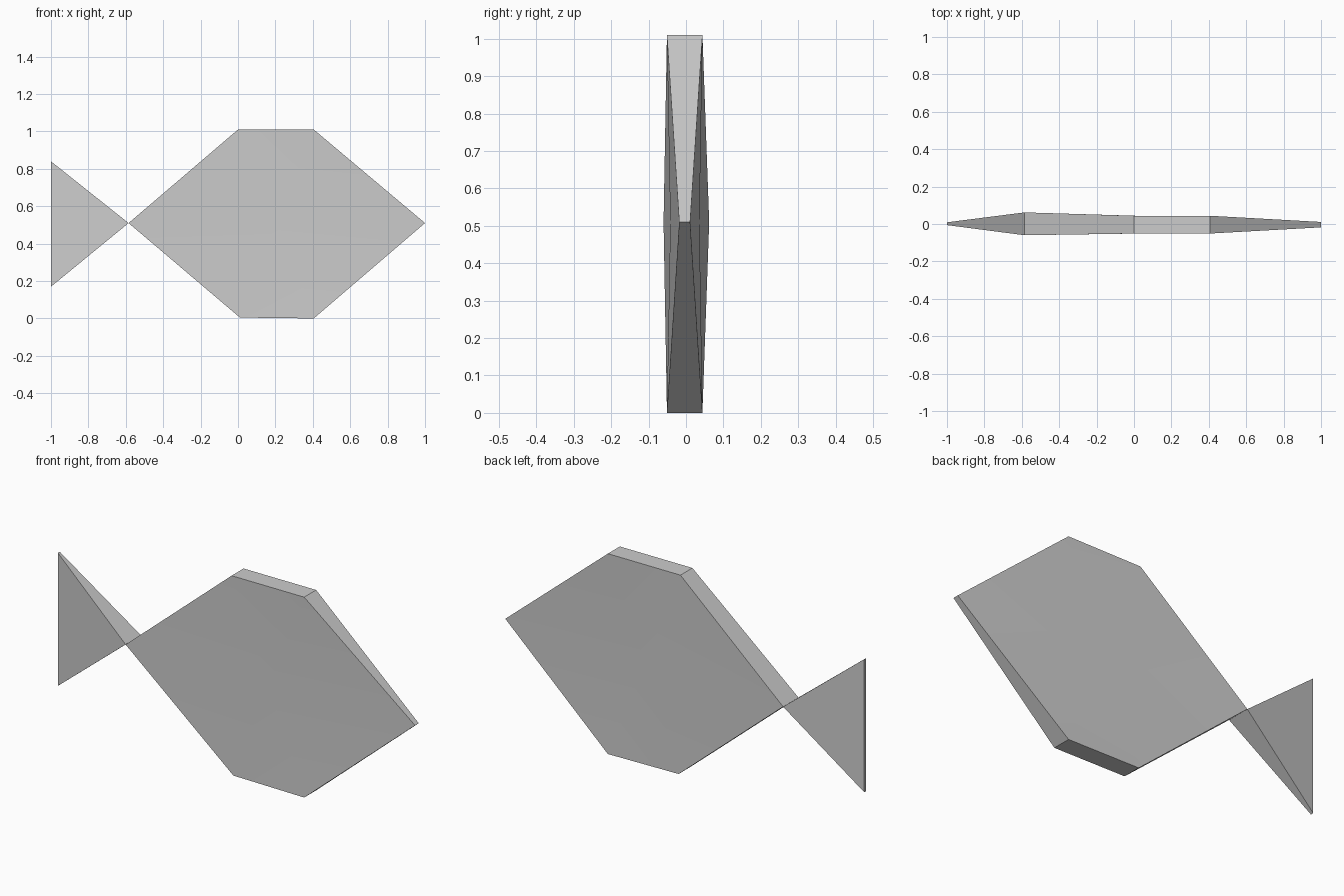
import bpy, bmesh, math

cube = bpy.data.objects.get("Cube")
if cube:
    bpy.data.objects.remove(cube, do_unlink=True)

grey = bpy.data.materials.new("light grey")
grey.use_nodes = True
colour = (0.604, 0.604, 0.604, 1)
grey.diffuse_color = colour
grey.node_tree.nodes["Principled BSDF"].inputs["Base Color"].default_value = colour


def tapered_plate(name, outline, centre=None):
    """Closed plate from (x, z, y_front, y_back) corners, given clockwise from the front."""
    bm = bmesh.new()
    front = [bm.verts.new((x, yf, z)) for x, z, yf, yb in outline]
    back = [bm.verts.new((x, yb, z)) for x, z, yf, yb in outline]
    n = len(outline)
    hubs = None
    if centre:
        x, z, yf, yb = centre
        hubs = bm.verts.new((x, yf, z)), bm.verts.new((x, yb, z))
    else:
        bm.faces.new(front)
        bm.faces.new(back)
    for i in range(n):
        j = (i + 1) % n
        bm.faces.new((front[i], front[j], back[j], back[i]))
        if hubs:
            bm.faces.new((front[i], front[j], hubs[0]))
            bm.faces.new((back[i], back[j], hubs[1]))
    bmesh.ops.recalc_face_normals(bm, faces=bm.faces)
    mesh = bpy.data.meshes.new(name)
    bm.to_mesh(mesh)
    bm.free()
    mesh.materials.append(grey)
    obj = bpy.data.objects.new(name, mesh)
    bpy.context.collection.objects.link(obj)
    bpy.ops.object.select_all(action='DESELECT')
    obj.select_set(True)
    bpy.context.view_layer.objects.active = obj
    bpy.ops.object.shade_smooth_by_angle(angle=math.radians(30))
    return obj


joint = (-0.585, 0.51, -0.06, 0.062)

# Six-sided body, thickest at the tail joint and thin at the nose
tapered_plate("fish_body", [
    joint,
    (0.0, 1.01, -0.051, 0.044),
    (0.405, 1.01, -0.051, 0.044),
    (1.0, 0.51, -0.018, 0.011),
    (0.405, 0.0, -0.051, 0.044),
    (0.01, 0.005, -0.051, 0.044),
], centre=(0.2, 0.51, -0.042, 0.036))

# Triangular tail fin, thin at its trailing edge
tapered_plate("tail_fin", [
    joint,
    (-1.0, 0.17, -0.006, 0.009),
    (-1.0, 0.84, -0.006, 0.009),
])
